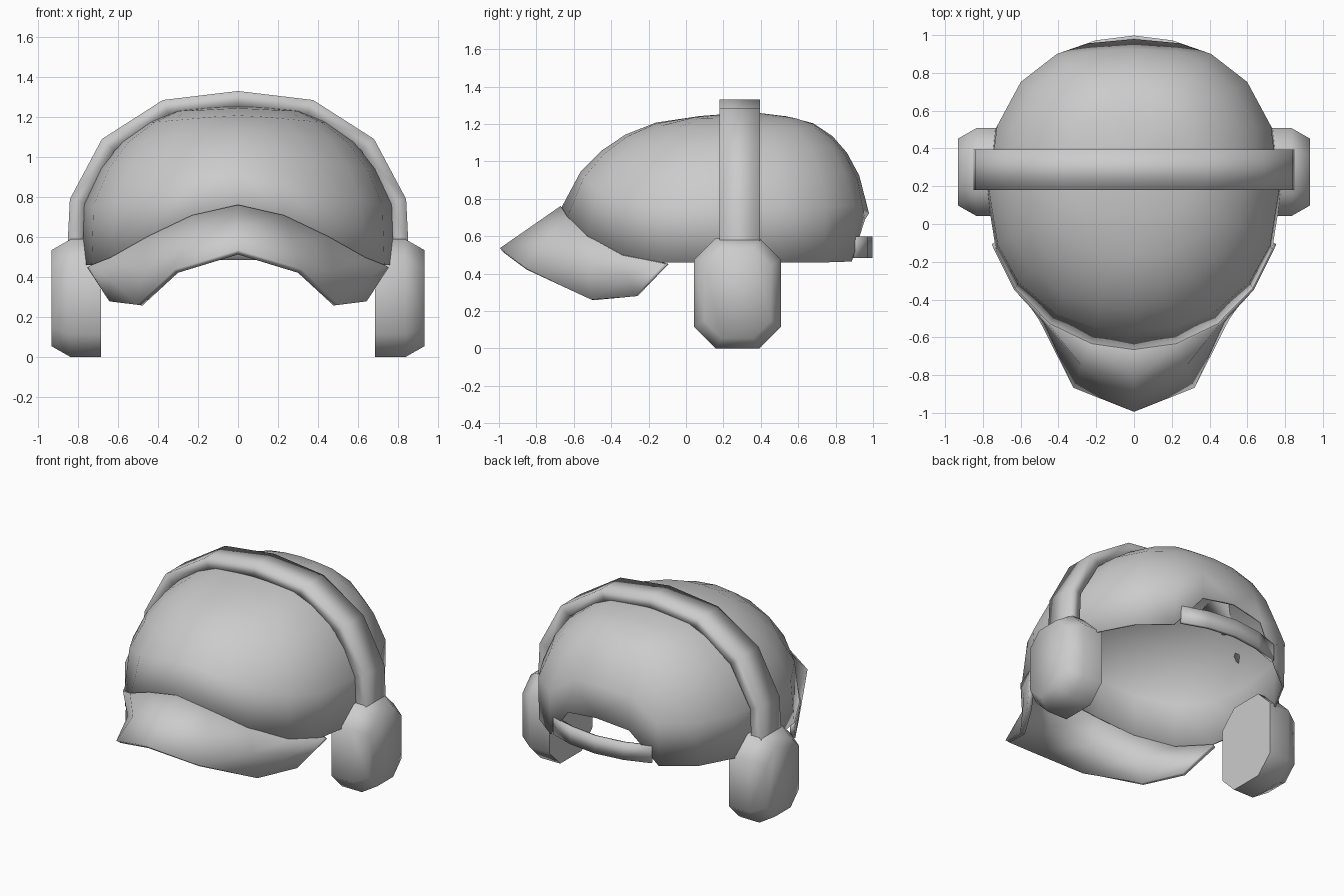
import bpy, bmesh
from math import sin, cos, radians

if "Cube" in bpy.data.objects:
    bpy.data.objects.remove(bpy.data.objects["Cube"])


def build(name, verts, faces, smooth=60, thickness=0.0):
    """Make the +x half of a part, mirror it, and optionally give it thickness."""
    mesh = bpy.data.meshes.new(name)
    mesh.from_pydata(verts, [], faces)
    bm = bmesh.new()
    bm.from_mesh(mesh)
    bmesh.ops.remove_doubles(bm, verts=bm.verts, dist=0.0005)
    bmesh.ops.recalc_face_normals(bm, faces=bm.faces)
    bm.to_mesh(mesh)
    bm.free()
    obj = bpy.data.objects.new(name, mesh)
    bpy.context.collection.objects.link(obj)
    mirror = obj.modifiers.new("mirror", 'MIRROR')
    mirror.use_clip = True
    if thickness:
        solid = obj.modifiers.new("thickness", 'SOLIDIFY')
        solid.thickness = thickness
        solid.offset = 0
    bpy.ops.object.select_all(action='DESELECT')
    bpy.context.view_layer.objects.active = obj
    obj.select_set(True)
    bpy.ops.object.shade_smooth_by_angle(angle=radians(smooth))
    return obj


def grid(rows, closed=False):
    """Quads between equally long rows of points."""
    n = len(rows[0])
    verts = [p for row in rows for p in row]
    faces = []
    for r in range(len(rows) - 1):
        for i in range(n if closed else n - 1):
            j = (i + 1) % n
            faces.append((r * n + i, r * n + j, r * n + n + j, r * n + n + i))
    return verts, faces


# Crown profile: height, front y, back y, half width
PROFILE = [(0.46, -0.69, 0.96, 0.772), (0.76, -0.66, 0.975, 0.762),
           (0.94, -0.56, 0.915, 0.68), (1.07, -0.43, 0.84, 0.58),
           (1.17, -0.27, 0.74, 0.44), (1.225, -0.08, 0.62, 0.31),
           (1.258, 0.35, 0.35, 0.0)]
# Columns from back to front: angle, height of the lower rim (strap arch, side, brim root)
COLUMNS = [(0, 0.72), (14, 0.69), (28, 0.465), (48, 0.46), (69, 0.46), (90, 0.46),
           (110, 0.455), (126, 0.50), (145, 0.60), (163, 0.70), (180, 0.75)]


def crown_point(angle, z):
    for lo, hi in zip(PROFILE, PROFILE[1:]):
        if z <= hi[0] + 1e-6:
            break
    t = (z - lo[0]) / (hi[0] - lo[0])
    front, back, width = (a + (b - a) * t for a, b in zip(lo[1:], hi[1:]))
    mid = (front + back) / 2 + 0.02 * (width / 0.77)
    s, c = sin(radians(angle)), cos(radians(angle))
    if c > 0:  # back half is a little boxier
        e = 2 / 2.4
        return (width * max(s, 0) ** e, mid + (back - mid) * c ** e, z)
    return (width * max(s, 0) if angle < 180 else 0, mid + (mid - front) * c, z)


# Crown shell with an arch at the back
base, top = PROFILE[0][0], PROFILE[-1][0]
rows = []
for level in PROFILE:
    t = (level[0] - base) / (top - base)
    rows.append([crown_point(a, max(base, b + (top - b) * t)) for a, b in COLUMNS])
build("cap_crown", *grid(rows), thickness=0.012)

# Curved brim, from the crown's front rim to its drooping pointed edge
root = rows[0][6:]
edge = [(0.74, -0.10, 0.45), (0.63, -0.265, 0.28), (0.49, -0.50, 0.26),
        (0.31, -0.86, 0.43), (0, -0.985, 0.525)]
middle = [tuple((a + b) / 2 for a, b in zip(p, q)) for p, q in zip(root, edge)]
build("cap_brim", *grid([root, middle, edge]), thickness=0.03)

# Strap across the back arch
arc = [(0, 0.985), (0.2, 0.96), (0.372, 0.90)]
build("back_strap", *grid([[(x, y, z) for x, y in arc] for z in (0.485, 0.60)]),
      smooth=40, thickness=0.025)

# Headband with a rectangular section
outer = [(0, 1.33), (0.375, 1.285), (0.68, 1.09), (0.84, 0.79), (0.852, 0.55)]
inner = [(0, 1.25), (0.345, 1.212), (0.615, 1.035), (0.765, 0.77), (0.775, 0.55)]
rows = [[(ox, 0.18, oz), (ox, 0.395, oz), (ix, 0.395, iz), (ix, 0.18, iz)]
        for (ox, oz), (ix, iz) in zip(outer, inner)]
build("headband", *grid(rows, closed=True), smooth=120)


# Octagonal ear cups, bevelled on the outside
def octagon(x, inset):
    h, v, k = 0.232 - inset, 0.295 - inset, 0.115 - inset * 0.4
    pts = [(h, v - k), (h - k, v), (k - h, v), (-h, v - k),
           (-h, k - v), (k - h, -v), (h - k, -v), (h, k - v)]
    return [(x, 0.275 + y, 0.295 + z) for y, z in pts]


verts, faces = grid([octagon(0.685, 0), octagon(0.835, 0), octagon(0.932, 0.055)], closed=True)
faces += [tuple(range(8)), tuple(range(16, 24))]
build("ear_cup", verts, faces, smooth=65)
